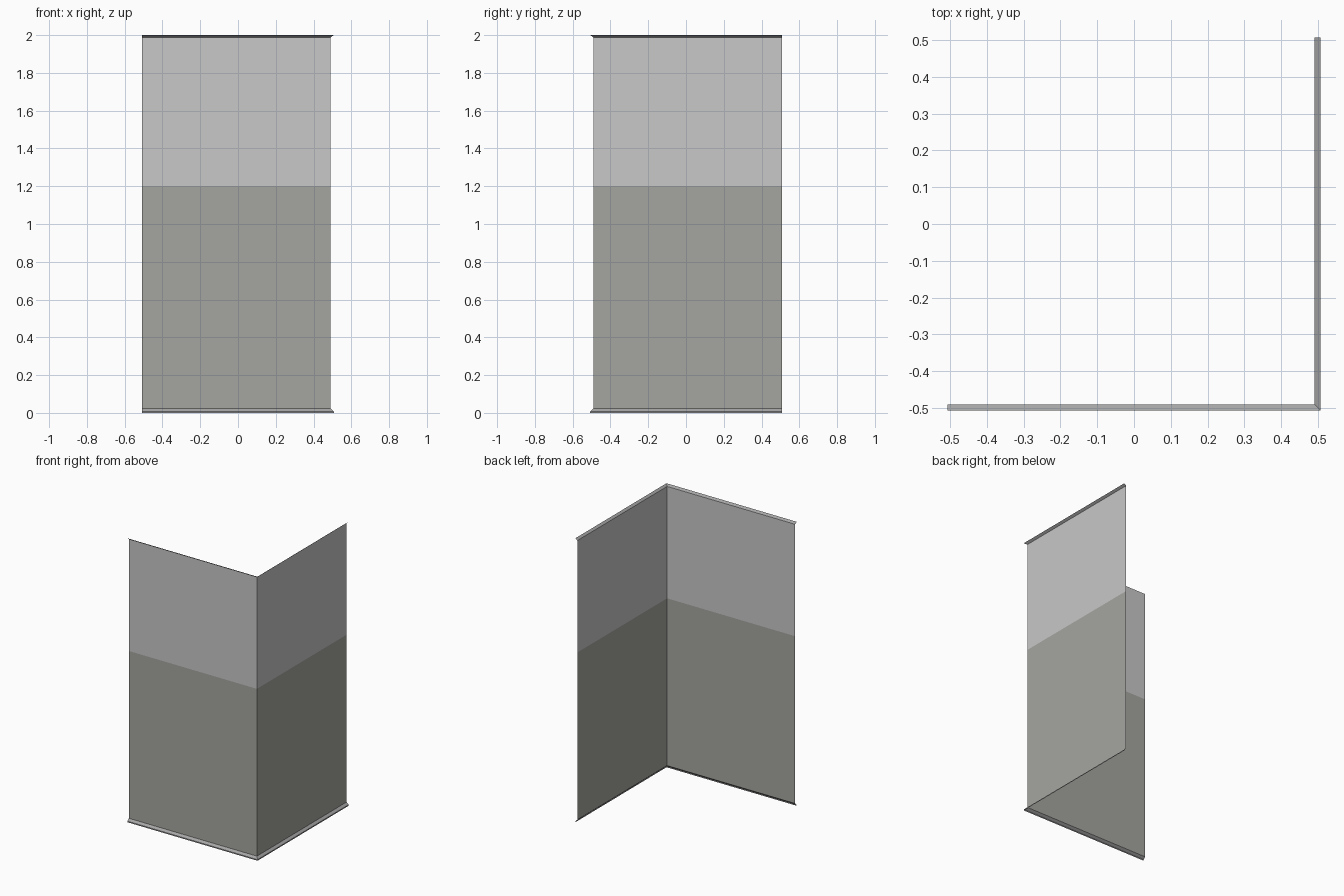
import bpy, bmesh

if "Cube" in bpy.data.objects:
    bpy.data.objects.remove(bpy.data.objects["Cube"])

def material(name, r, g, b):
    m = bpy.data.materials.new(name)
    m.diffuse_color = (r, g, b, 1)
    m.use_nodes = True
    m.node_tree.nodes["Principled BSDF"].inputs["Base Color"].default_value = m.diffuse_color
    return m

light = material("light_grey_paint", 0.58, 0.58, 0.58)
dark = material("warm_grey_paint", 0.375, 0.375, 0.35)
trim = material("trim_grey", 0.38, 0.38, 0.38)

END = 0.507    # free ends of both walls
WALL = 0.491   # distance of the wall sheets from the centre
LIP = 0.507    # distance of the outer trim edge

def corner_strip(name, profile, mat):
    """Sweep an (outward distance, height) profile along the L-shaped corner."""
    bm = bmesh.new()
    rows = [[bm.verts.new(p) for p in ((-END, -d, z), (d, -d, z), (d, END, z))]
            for d, z in profile]
    for a, b in zip(rows, rows[1:]):
        for i in range(2):
            bm.faces.new((a[i], a[i + 1], b[i + 1], b[i]))
    mesh = bpy.data.meshes.new(name)
    bm.to_mesh(mesh)
    bm.free()
    mesh.materials.append(mat)
    obj = bpy.data.objects.new(name, mesh)
    bpy.context.collection.objects.link(obj)

# two-tone walls
corner_strip("lower_wall", [(WALL, 0.022), (WALL, 1.2)], dark)
corner_strip("upper_wall", [(WALL, 1.2), (WALL, 1.988)], light)
# flared skirting and cornice
corner_strip("skirting", [(LIP, 0), (LIP, 0.008), (WALL, 0.022)], trim)
corner_strip("cornice", [(WALL, 1.988), (LIP, 2.0)], trim)
